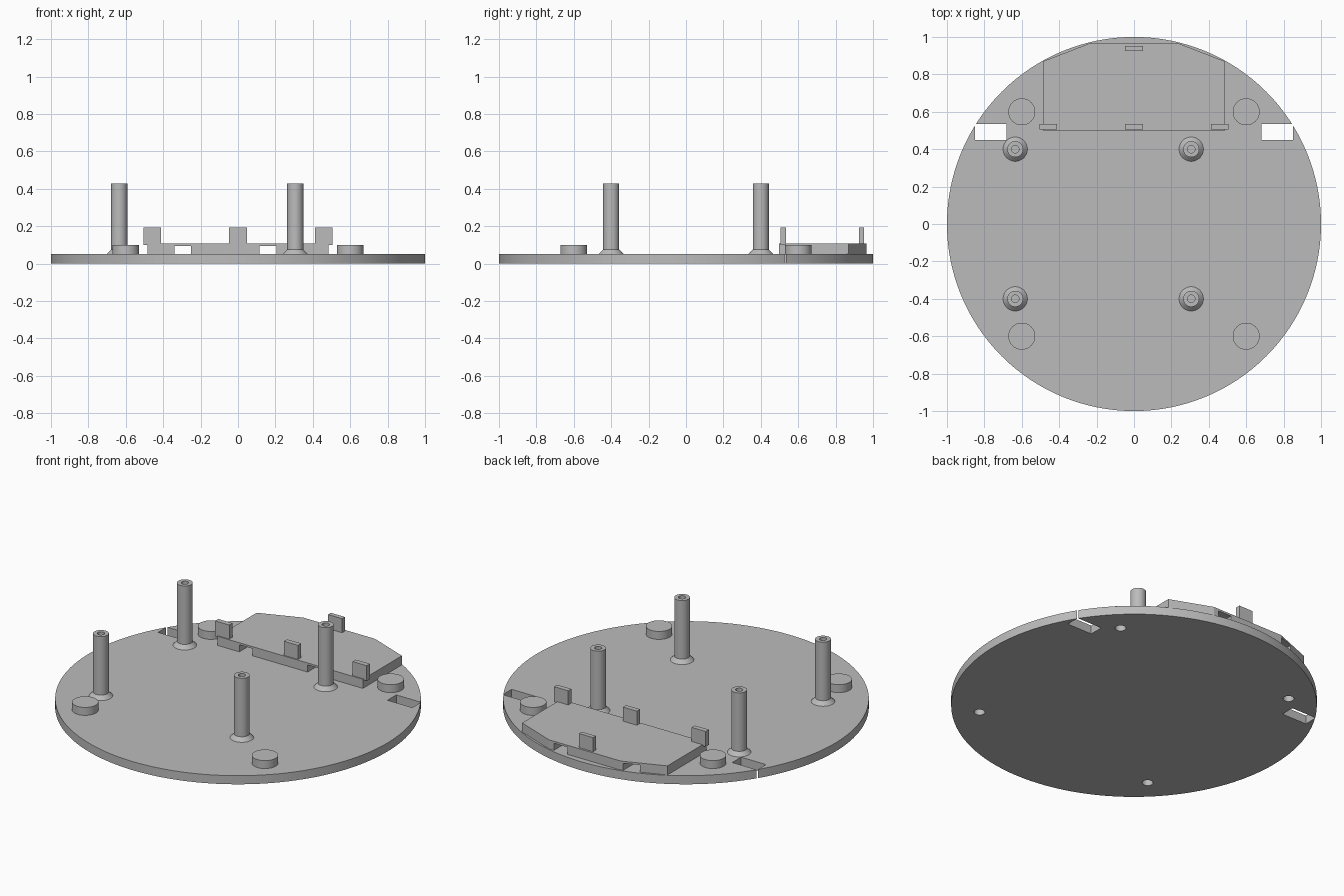
import bpy, bmesh, math
from mathutils import Matrix, Vector

cube = bpy.data.objects.get("Cube")
if cube:
    bpy.data.objects.remove(cube, do_unlink=True)

grey = bpy.data.materials.new("plain grey")
grey.use_nodes = True
colour = (0.5, 0.5, 0.5, 1)
grey.diffuse_color = colour
grey.node_tree.nodes["Principled BSDF"].inputs["Base Color"].default_value = colour


def finish(name, bm):
    bmesh.ops.recalc_face_normals(bm, faces=bm.faces)
    mesh = bpy.data.meshes.new(name)
    bm.to_mesh(mesh)
    bm.free()
    mesh.materials.append(grey)
    obj = bpy.data.objects.new(name, mesh)
    bpy.context.collection.objects.link(obj)
    return obj


def cylinder(name, x, y, z0, z1, r, segments=48):
    bm = bmesh.new()
    bmesh.ops.create_cone(bm, cap_ends=True, segments=segments, radius1=r, radius2=r,
                          depth=z1 - z0, matrix=Matrix.Translation((x, y, (z0 + z1) / 2)))
    return finish(name, bm)


def prism(name, outline, z0, z1):
    bm = bmesh.new()
    face = bm.faces.new([bm.verts.new((x, y, z0)) for x, y in outline])
    out = bmesh.ops.extrude_face_region(bm, geom=[face])
    top = [v for v in out["geom"] if isinstance(v, bmesh.types.BMVert)]
    bmesh.ops.translate(bm, verts=top, vec=(0, 0, z1 - z0))
    return finish(name, bm)


def box(name, x0, x1, y0, y1, z0, z1):
    return prism(name, [(x0, y0), (x1, y0), (x1, y1), (x0, y1)], z0, z1)


def lathe(name, profile, x, y, segments=40):
    bm = bmesh.new()
    verts = [bm.verts.new((r, 0, z)) for r, z in profile]
    edges = [bm.edges.new(pair) for pair in zip(verts, verts[1:])]
    bmesh.ops.spin(bm, geom=verts + edges, cent=(0, 0, 0), axis=(0, 0, 1),
                   angle=math.tau, steps=segments)
    bmesh.ops.remove_doubles(bm, verts=bm.verts, dist=1e-4)
    bmesh.ops.translate(bm, verts=bm.verts, vec=Vector((x, y, 0)))
    return finish(name, bm)


def select(obj):
    bpy.ops.object.select_all(action="DESELECT")
    obj.select_set(True)
    bpy.context.view_layer.objects.active = obj


def cut(obj, cutters):
    select(obj)
    for cutter in cutters:
        mod = obj.modifiers.new("cut", "BOOLEAN")
        mod.operation, mod.solver, mod.object = "DIFFERENCE", "EXACT", cutter
        bpy.ops.object.modifier_apply(modifier=mod.name)


def smooth(obj):
    select(obj)
    bpy.ops.object.shade_smooth_by_angle(angle=math.radians(25))


T = 0.052   # plate thickness

# Round base plate and low studs, with blind holes from below and two rim slots
plate = cylinder("base_plate", 0, 0, 0, T, 1, 128)
cutters = []
for sx in (-1, 1):
    xs = sorted((sx * 0.683, sx * 0.849))
    cutters.append(box("slot_cutter", *xs, 0.45, 0.534, -0.1, 0.2))
    for sy in (-1, 1):
        stud = cylinder("stud", sx * 0.6, sy * 0.6, T, 0.1, 0.072)
        hole = cylinder("hole_cutter", sx * 0.6, sy * 0.6, -0.1, 0.08, 0.03, 32)
        cut(stud, [hole])
        smooth(stud)
        cutters.append(hole)
cut(plate, cutters)
smooth(plate)

# Tall hollow posts with flared feet
post_profile = [(0, T), (0.065, T), (0.043, 0.075), (0.043, 0.428),
                (0.02, 0.428), (0.02, 0.08), (0, 0.08)]
for x in (-0.635, 0.306):
    for y in (-0.4, 0.4):
        smooth(lathe("post", post_profile, x, y))

# Raised platform with two channels running underneath
platform = prism("platform", [(-0.485, 0.498), (0.485, 0.498), (0.485, 0.87),
                              (0.24, 0.965), (-0.24, 0.965), (-0.485, 0.87)], T, 0.107)
channels = [box("channel_cutter", x0, x1, 0.3, 1.2, 0, 0.095)
            for x0, x1 in ((-0.34, -0.252), (0.116, 0.207))]
cut(platform, channels)

# Upright tabs on the platform
for x in (-0.459, 0, 0.459):
    box("front_tab", x - 0.047, x + 0.047, 0.505, 0.535, 0.1, 0.192)
box("back_tab", -0.047, 0.047, 0.926, 0.953, 0.1, 0.192)

for helper in cutters + channels:
    bpy.data.objects.remove(helper, do_unlink=True)
